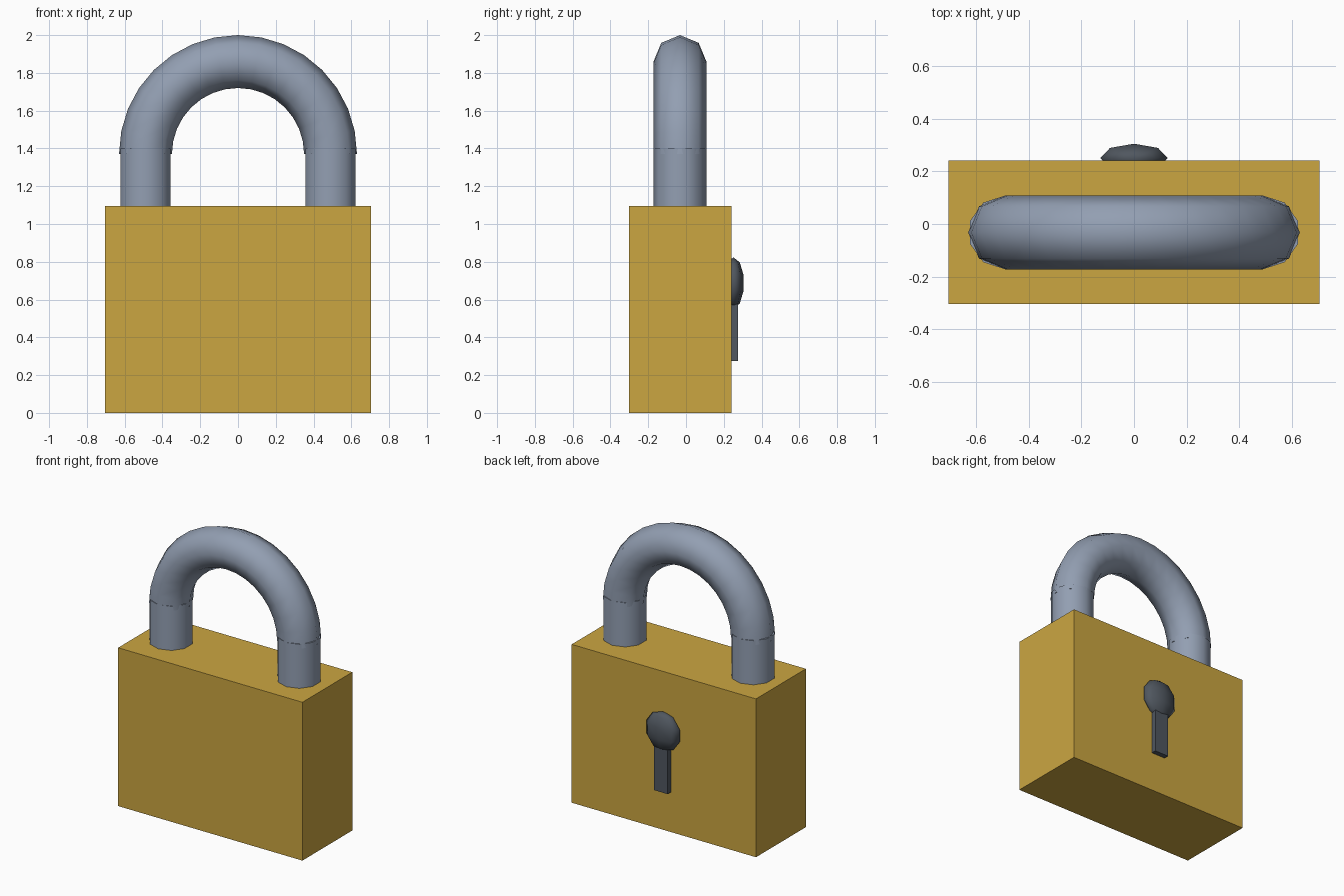
import bpy, bmesh, math
from mathutils import Matrix

default = bpy.data.objects.get("Cube")
if default:
    bpy.data.objects.remove(default, do_unlink=True)


def material(name, rgb):
    m = bpy.data.materials.new(name)
    m.use_nodes = True
    m.diffuse_color = (*rgb, 1)
    m.node_tree.nodes["Principled BSDF"].inputs["Base Color"].default_value = (*rgb, 1)
    return m


brass = material("brass", (0.6, 0.38, 0.053))
steel = material("steel", (0.29, 0.345, 0.445))
dark = material("dark_metal", (0.08, 0.095, 0.115))


def finish(name, bm, mat, smooth=None):
    bmesh.ops.recalc_face_normals(bm, faces=bm.faces)
    mesh = bpy.data.meshes.new(name)
    bm.to_mesh(mesh)
    bm.free()
    mesh.materials.append(mat)
    ob = bpy.data.objects.new(name, mesh)
    bpy.context.collection.objects.link(ob)
    if smooth:
        bpy.ops.object.select_all(action='DESELECT')
        ob.select_set(True)
        bpy.context.view_layer.objects.active = ob
        bpy.ops.object.shade_smooth_by_angle(angle=math.radians(smooth))
    return ob


def box(name, lo, hi, mat):
    bm = bmesh.new()
    size = [b - a for a, b in zip(lo, hi)]
    mid = [(a + b) / 2 for a, b in zip(lo, hi)]
    bmesh.ops.create_cube(bm, size=1, matrix=Matrix.Translation(mid) @ Matrix.Diagonal((*size, 1)))
    return finish(name, bm, mat)


# Lock body
TOP = 1.095
box("body", (-0.705, -0.303, 0), (0.705, 0.242, TOP), brass)

# Shackle: straight legs and a half-ring bow
TUBE, BEND, Y, BOW_Z = 0.14, 0.49, -0.032, 1.37
for side, x in (("left", BEND), ("right", -BEND)):
    bm = bmesh.new()
    low, high = TOP - 0.05, 1.4
    bmesh.ops.create_cone(bm, cap_ends=True, segments=10, radius1=TUBE, radius2=TUBE,
                          depth=high - low, matrix=Matrix.Translation((x, Y, (low + high) / 2)))
    finish(f"shackle_leg_{side}", bm, steel, 60)

bm = bmesh.new()
STEPS, SIDES = 16, 8
rings = []
for i in range(STEPS + 1):
    a = math.pi * i / STEPS
    ring = []
    for j in range(SIDES):
        t = math.tau * j / SIDES
        r = BEND + TUBE * math.cos(t)
        ring.append(bm.verts.new((r * math.cos(a), Y + TUBE * math.sin(t), BOW_Z + r * math.sin(a))))
    rings.append(ring)
for a, b in zip(rings, rings[1:]):
    for j in range(SIDES):
        k = (j + 1) % SIDES
        bm.faces.new((a[j], a[k], b[k], b[j]))
bm.faces.new(rings[0])
bm.faces.new(rings[-1])
finish("shackle_bow", bm, steel, 60)

# Keyhole: flattened dome above a slot bar
bm = bmesh.new()
bmesh.ops.create_uvsphere(bm, u_segments=8, v_segments=5, radius=0.135,
                          matrix=Matrix.Translation((0, 0.251, 0.688)) @ Matrix.Diagonal((1, 0.42, 1, 1)))
finish("keyhole_dome", bm, dark, 80)
box("keyhole_slot", (-0.053, 0.22, 0.275), (0.053, 0.276, 0.64), dark)
